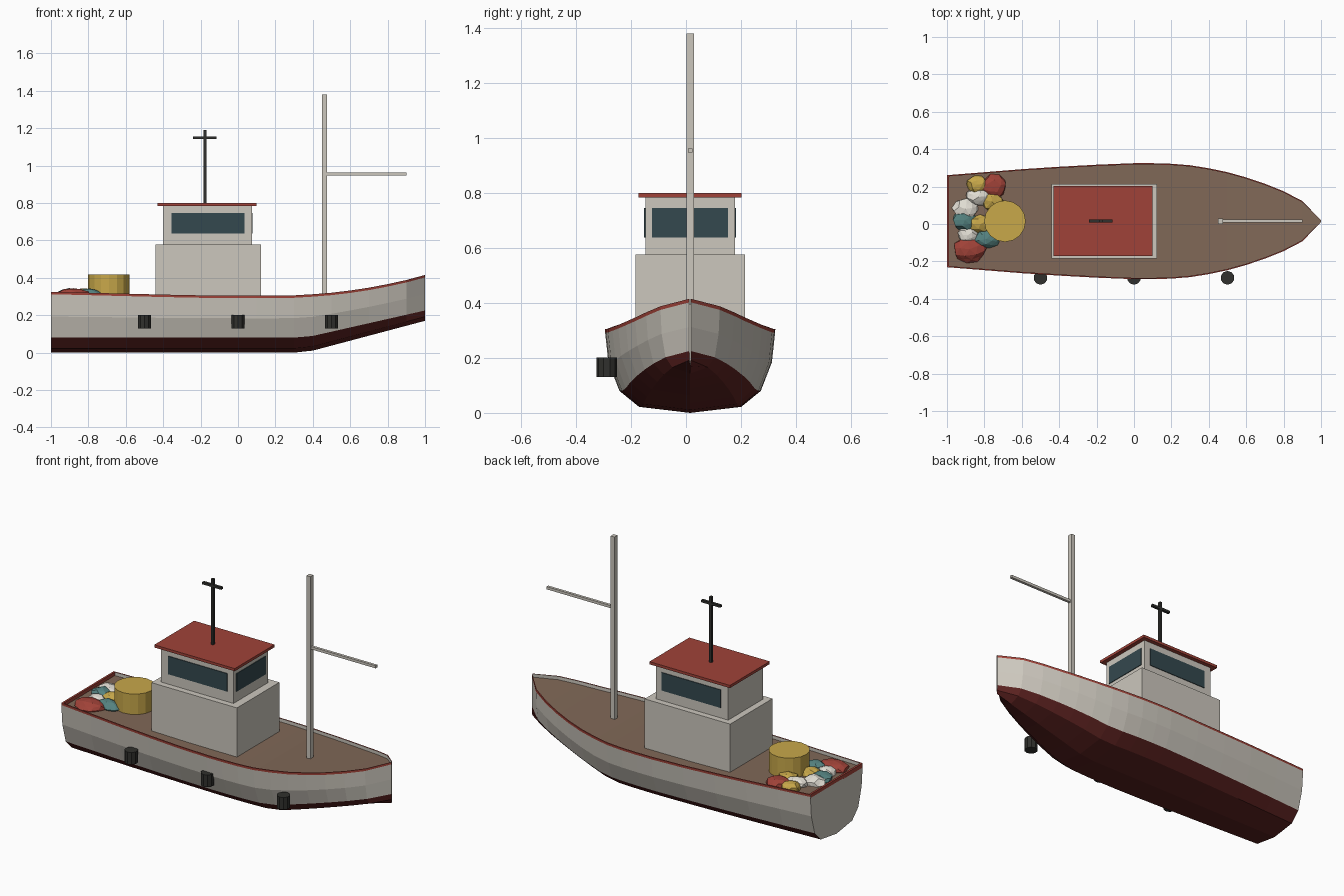
import bpy, bmesh, math, random
from mathutils import Vector, Matrix

if "Cube" in bpy.data.objects:
    bpy.data.objects.remove(bpy.data.objects["Cube"])

random.seed(4)
YC = 0.015  # boat centreline


def mat(name, r, g, b):
    lin = [(c / 255 / 12.92 if c < 11 else ((c / 255 + 0.055) / 1.055) ** 2.4) for c in (r, g, b)]
    m = bpy.data.materials.new(name)
    m.diffuse_color = (*lin, 1)
    m.use_nodes = True
    m.node_tree.nodes["Principled BSDF"].inputs["Base Color"].default_value = m.diffuse_color
    return m


CREAM = mat("cream_paint", 204, 199, 189)
BOTTOM = mat("dark_red_bottom", 92, 34, 32)
RED = mat("red_trim", 160, 66, 56)
DECK = mat("brown_deck", 128, 104, 87)
YELLOW = mat("yellow", 200, 168, 74)
TEAL = mat("teal", 86, 132, 130)
WHITE = mat("white_net", 226, 222, 212)
GLASS = mat("dark_glass", 52, 72, 78)
BLACK = mat("black_rubber", 48, 48, 45)


def finish(name, bm, mats):
    me = bpy.data.meshes.new(name)
    bm.to_mesh(me)
    bm.free()
    for m in mats:
        me.materials.append(m)
    ob = bpy.data.objects.new(name, me)
    bpy.context.collection.objects.link(ob)
    return ob


def box(name, x, y, z, m):
    """Box from (min, max) pairs."""
    bm = bmesh.new()
    bmesh.ops.create_cube(bm, size=1)
    for v in bm.verts:
        v.co = [a[0] if c < 0 else a[1] for c, a in zip(v.co, (x, y, z))]
    return finish(name, bm, [m])


def around(half):
    return (YC - half, YC + half)


def drum(name, x, y, z, r, sides, m):
    bm = bmesh.new()
    bmesh.ops.create_cone(bm, cap_ends=True, segments=sides, radius1=r, radius2=r, depth=z[1] - z[0],
                          matrix=Matrix.Translation((x, y, sum(z) / 2)))
    return finish(name, bm, [m])


# Hull: lofted stations (x, half beam, sheer height)
STATIONS = [(-1, .246, .325), (-.8, .262, .32), (-.6, .278, .315), (-.4, .291, .31), (-.2, .302, .306),
            (0, .31, .305), (.1, .31, .305), (.2, .307, .305), (.3, .299, .306), (.4, .283, .312),
            (.5, .262, .32), (.6, .234, .332), (.7, .2, .347), (.8, .16, .366), (.9, .108, .388),
            (1, .004, .415)]


def half_section(x, b, s):
    t = max(0, (x - 0.36) / 0.64)
    keel, line = 0.17 * t, 0.08 + 0.145 * t
    inner = max(b - 0.007, b * 0.4)
    return [(inner, s - 0.02), (inner, s), (b, s), (b * 0.998, s - 0.013),
            (b * 0.96, line + (s - line) * 0.46), (b * 0.83, line), (b * 0.6, keel + 0.022), (0, keel)]


bm = bmesh.new()
rings = []
for x, b, s in STATIONS:
    h = half_section(x, b, s)
    pts = h + [(-y, z) for y, z in h[-2::-1]]
    rings.append([bm.verts.new((x, YC + y, z)) for y, z in pts])
n = len(rings[0])
strip = [0, 2, 2, 0, 0, 1, 1]            # inner wall, rail top, rail face, sides, bottom
strip = strip + strip[::-1] + [3]        # mirrored, then deck
for r0, r1 in zip(rings, rings[1:]):
    for i in range(n):
        j = (i + 1) % n
        bm.faces.new((r0[i], r0[j], r1[j], r1[i])).material_index = strip[i]
bm.faces.new(rings[0])
bm.faces.new(rings[-1])
bmesh.ops.recalc_face_normals(bm, faces=bm.faces)
finish("hull", bm, [CREAM, BOTTOM, RED, DECK])
box("transom_rail", (-1, -0.988), around(0.245), (0.3, 0.325), RED)

# Wheelhouse
box("cabin_base", (-0.44, 0.122), around(0.199), (0.28, 0.577), CREAM)
box("wheelhouse", (-0.402, 0.074), around(0.163), (0.577, 0.785), CREAM)
box("roof", (-0.43, 0.099), around(0.187), (0.784, 0.8), RED)
for side, name in ((-1, "front"), (1, "back")):
    y = YC + side * 0.163
    box(name + "_window", (-0.355, 0.035), (y - 0.004, y + 0.004), (0.638, 0.745), GLASS)
box("bow_window", (0.07, 0.078), around(0.138), (0.638, 0.745), GLASS)

# Antenna, mast and boom
box("antenna", (-0.184, -0.168), around(0.008), (0.8, 1.19), BLACK)
box("antenna_crossbar", (-0.24, -0.116), around(0.008), (1.142, 1.156), BLACK)
box("mast", (0.449, 0.475), around(0.014), (0.285, 1.38), CREAM)
box("boom", (0.47, 0.9), around(0.008), (0.947, 0.963), CREAM)

# Barrel and fenders
drum("barrel", -0.69, YC, (0.29, 0.417), 0.111, 16, YELLOW)
for i, x in enumerate((-0.5, 0, 0.5)):
    drum(f"fender_{i + 1}", x, -0.288, (0.13, 0.202), 0.037, 10, BLACK)

# Heap of nets at the stern: (x, y, x radius, y radius, colour)
HEAP = [(-.75, .20, .07, .065, RED), (-.84, .21, .06, .05, YELLOW), (-.83, .145, .075, .05, WHITE),
        (-.76, .12, .06, .045, YELLOW), (-.90, .08, .07, .06, WHITE), (-.905, .02, .065, .06, TEAL),
        (-.82, .0, .075, .05, YELLOW), (-.79, -.08, .07, .05, TEAL), (-.89, -.06, .055, .05, WHITE),
        (-.88, -.135, .09, .07, RED)]
for i, (x, y, rx, ry, m) in enumerate(HEAP):
    bm = bmesh.new()
    bmesh.ops.create_icosphere(bm, subdivisions=2, radius=1)
    turn = Matrix.Rotation(random.uniform(0, 6.28), 3, 'Z')
    for v in bm.verts:
        p = turn @ v.co * random.uniform(0.86, 1.1)
        v.co = Vector((x + p.x * rx, y + p.y * ry, 0.306 + p.z * 0.036))
    finish(f"net_bundle_{i + 1}", bm, [m])
